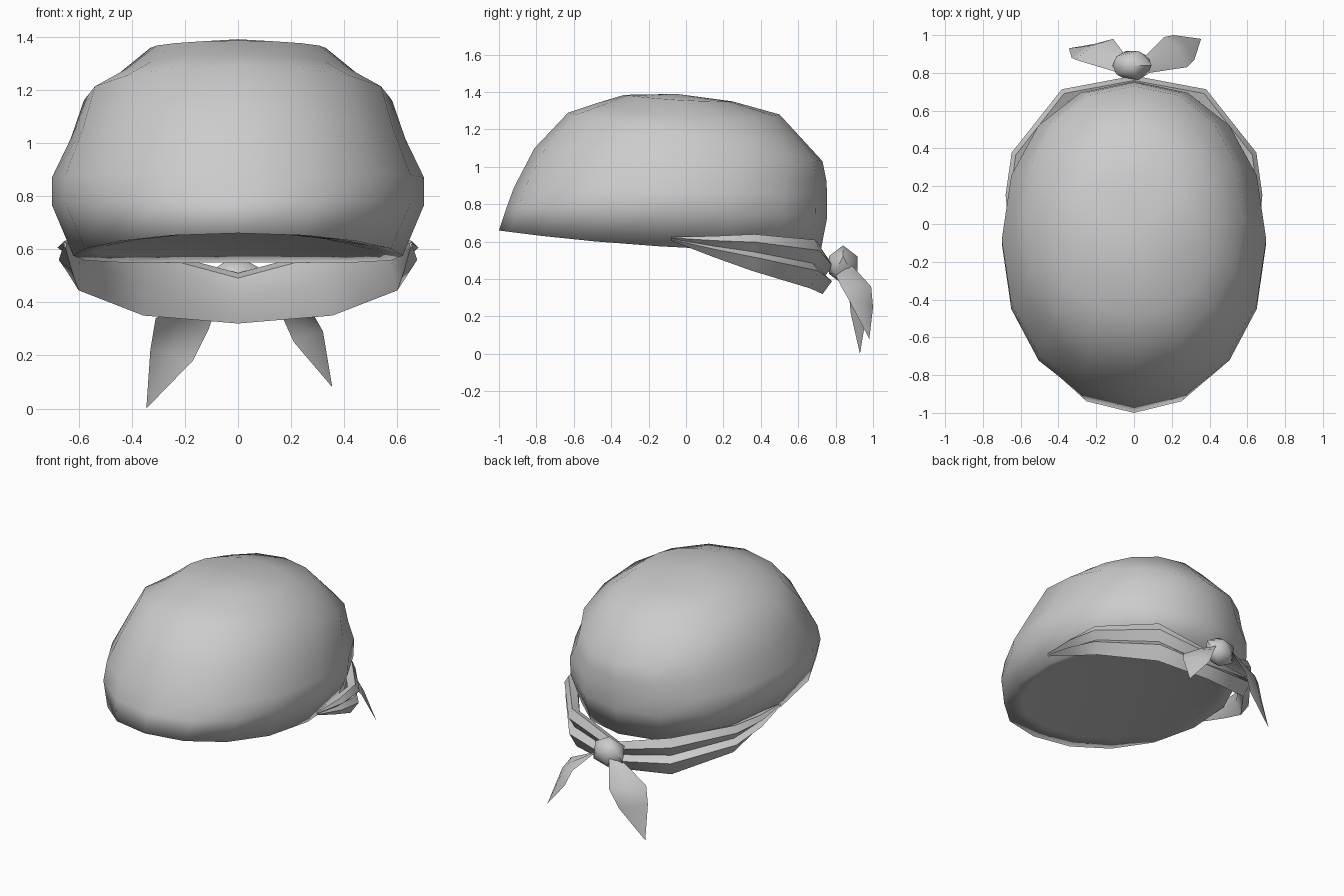
import bpy, bmesh, math
from mathutils import Vector

cube = bpy.data.objects.get("Cube")
if cube:
    bpy.data.objects.remove(cube)

cloth = bpy.data.materials.new("grey_cloth")
cloth.use_nodes = True
GREY = (0.6, 0.6, 0.6, 1)
cloth.diffuse_color = GREY
cloth.node_tree.nodes["Principled BSDF"].inputs["Base Color"].default_value = GREY


def finish(bm, name, angle):
    bmesh.ops.recalc_face_normals(bm, faces=bm.faces)
    mesh = bpy.data.meshes.new(name)
    bm.to_mesh(mesh)
    bm.free()
    mesh.materials.append(cloth)
    obj = bpy.data.objects.new(name, mesh)
    bpy.context.collection.objects.link(obj)
    bpy.ops.object.select_all(action='DESELECT')
    obj.select_set(True)
    bpy.context.view_layer.objects.active = obj
    bpy.ops.object.shade_smooth_by_angle(angle=math.radians(angle))
    return obj


def bridge(bm, a, b, closed):
    n = len(a)
    for i in range(n if closed else n - 1):
        j = (i + 1) % n
        bm.faces.new((a[i], a[j], b[j], b[i]))


# Cap: rings given as front y, front z, back y, back z, half width, side sag
SIDES = 16
levels = [
    (-0.55, 0.66, 0.40, 0.61, 0.36, -0.01),
    (-0.86, 0.66, 0.62, 0.58, 0.54, -0.03),
    (-1.00, 0.66, 0.72, 0.55, 0.62, -0.03),
    (-0.96, 0.78, 0.755, 0.73, 0.70, 0.01),
    (-0.92, 0.89, 0.755, 0.85, 0.70, 0.00),
    (-0.81, 1.10, 0.75, 0.93, 0.63, 0.00),
    (-0.63, 1.29, 0.73, 1.03, 0.58, 0.00),
    (-0.48, 1.34, 0.50, 1.28, 0.45, -0.05),
    (-0.33, 1.385, 0.25, 1.35, 0.33, -0.01),
]


def cap_ring(bm, level):
    yf, zf, yb, zb, width, sag = level
    ring = []
    for i in range(SIDES):
        a = math.tau * i / SIDES
        c, s = math.cos(a), math.sin(a)
        c2 = math.copysign(abs(c) ** 0.94, c)
        s2 = math.copysign(abs(s) ** 0.94, s)
        t = (s2 + 1) / 2
        ring.append(bm.verts.new((width * c2, yf + (yb - yf) * t,
                                  zf + (zb - zf) * t + sag * c * c)))
    return ring


bm = bmesh.new()
rings = [cap_ring(bm, lv) for lv in levels]
for low, high in zip(rings, rings[1:]):
    bridge(bm, low, high, True)
for ring, centre in ((rings[0], (0, -0.1, 0.64)), (rings[-1], (0, -0.05, 1.39))):
    tip = bm.verts.new(centre)
    for i in range(SIDES):
        bm.faces.new((ring[i], ring[(i + 1) % SIDES], tip))
finish(bm, "cap", 180)

# Tied band: folded section swept round the back, tapering to the sides
half = [  # x, y, top z, bottom z
    (0.655, -0.08, 0.625, 0.605),
    (0.665, 0.15, 0.63, 0.52),
    (0.635, 0.37, 0.64, 0.445),
    (0.375, 0.70, 0.61, 0.35),
    (0.0, 0.77, 0.51, 0.32),
]
path = half + [(-x, y, t, b) for x, y, t, b in reversed(half[:-1])]
section = [(-0.06, 0.9), (-0.01, 1), (0.015, 0.78), (-0.025, 0.52),
           (0.01, 0.36), (-0.04, 0), (-0.07, 0.5)]
bm = bmesh.new()
strips = []
for k, (x, y, top, bottom) in enumerate(path):
    out = Vector((x, y, 0)).normalized()
    fold = 0.15 if k in (0, len(path) - 1) else 1
    strips.append([bm.verts.new(Vector((x, y, bottom + (top - bottom) * f)) + out * off * fold)
                   for off, f in section])
for a, b in zip(strips, strips[1:]):
    bridge(bm, a, b, True)
bm.faces.new(strips[0])
bm.faces.new(strips[-1])
finish(bm, "band", 50)

# Knot
bm = bmesh.new()
bmesh.ops.create_icosphere(bm, subdivisions=1, radius=0.105)
for v in bm.verts:
    v.co = Vector((v.co.x * 1.1, v.co.y * 0.85, v.co.z)) + Vector((-0.01, 0.84, 0.475))
finish(bm, "knot", 45)


# Loose tails: two edges, a creased middle and a pointed tip
def tail(name, edge_a, edge_b, tip, bulge):
    bm = bmesh.new()
    rows = []
    for a, b in zip(edge_a, edge_b):
        a, b = Vector(a), Vector(b)
        rows.append([bm.verts.new(p) for p in (a, (a + b) / 2 + Vector(bulge), b)])
    for p, q in zip(rows, rows[1:]):
        bridge(bm, p, q, False)
    end = bm.verts.new(tip)
    for i in range(2):
        bm.faces.new((rows[-1][i], rows[-1][i + 1], end))
    finish(bm, name, 60)


tail("left_tail",
     [(0.05, 0.88, 0.48), (0.16, 0.99, 0.36), (0.21, 1.0, 0.25)],
     [(0.08, 0.80, 0.42), (0.28, 0.83, 0.36), (0.32, 0.87, 0.29)],
     (0.355, 0.98, 0.08), (0.01, 0.02, 0.01))
tail("right_tail",
     [(-0.05, 0.90, 0.48), (-0.11, 0.98, 0.30), (-0.17, 0.96, 0.18)],
     [(-0.08, 0.80, 0.42), (-0.31, 0.87, 0.34), (-0.33, 0.88, 0.22)],
     (-0.345, 0.93, 0.0), (-0.01, 0.02, 0.01))
